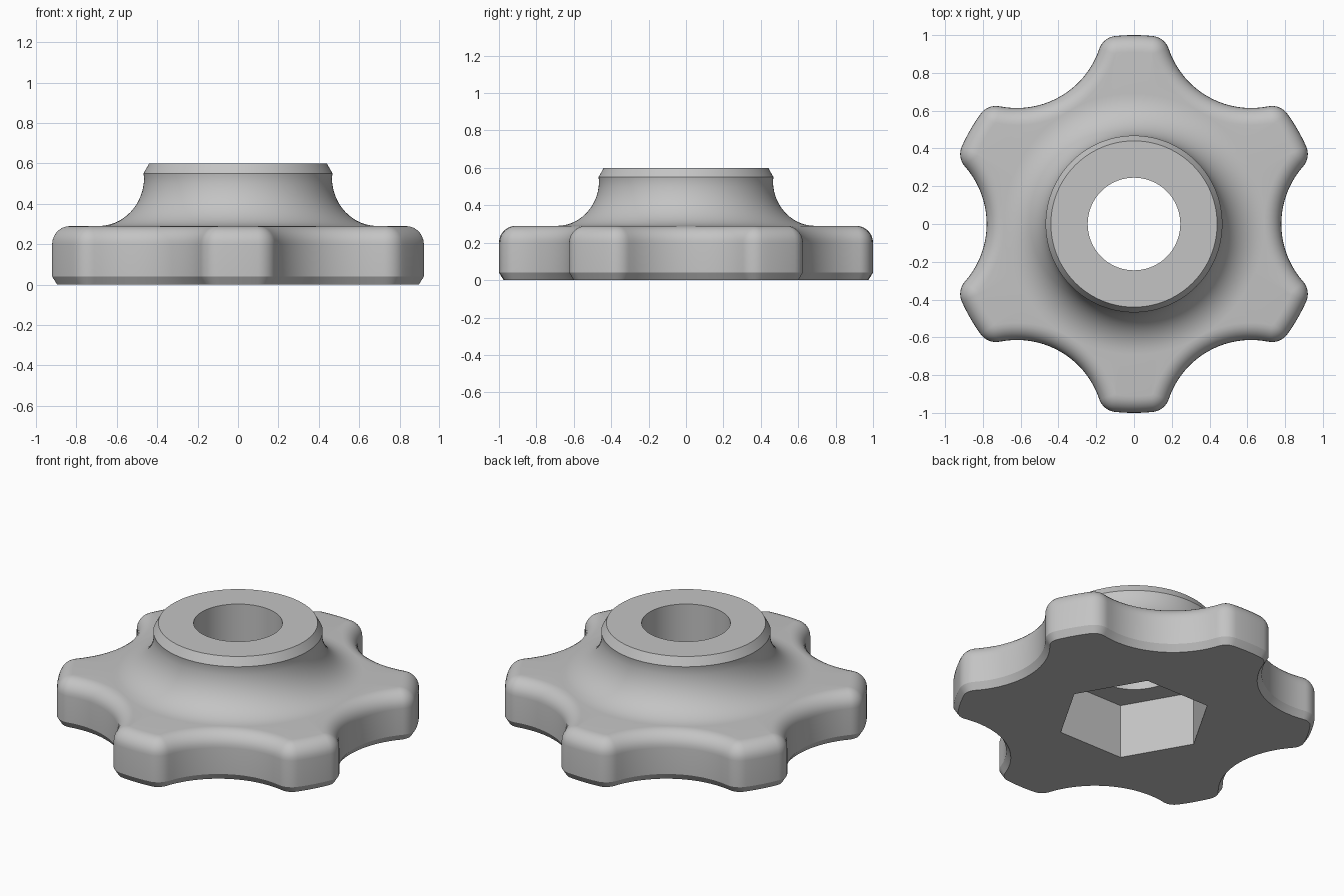
import bpy
import bmesh
from math import pi, sin, cos, acos, atan2, hypot, radians

cube = bpy.data.objects.get("Cube")
if cube:
    bpy.data.objects.remove(cube, do_unlink=True)

SCALLOP_C, SCALLOP_R = 1.24, 0.46   # finger scallop centre distance and radius
CORNER_R = 0.10                     # rounding of the lobe corners
LOBE_R = 1.0
SECTOR = pi / 3
TOP_Z, HUB_Z = 0.29, 0.60
BORE_R, HEX_R, HEX_Z = 0.245, 0.43, 0.33

# Plan angle of the corner centre, tangent to both the rim and the scallop
d1, d2 = LOBE_R - CORNER_R, SCALLOP_R + CORNER_R
corner_ang = acos((d1**2 + SCALLOP_C**2 - d2**2) / (2 * d1 * SCALLOP_C))
cx, cy = d1 * cos(corner_ang), d1 * sin(corner_ang)
tangent = atan2(cy, SCALLOP_C - cx)


def half_sector(inset):
    """Outline from the scallop middle to the lobe middle, inset inward."""
    pts = []
    r = SCALLOP_R + inset
    for i in range(11):
        a = tangent * i / 10
        pts.append((SCALLOP_C - r * cos(a), r * sin(a)))
    r = CORNER_R - inset
    for i in range(1, 9):
        a = -tangent + (corner_ang + tangent) * i / 8
        pts.append((cx + r * cos(a), cy + r * sin(a)))
    r = LOBE_R - inset
    for i in range(1, 4):
        a = corner_ang + (SECTOR / 2 - corner_ang) * i / 3
        pts.append((r * cos(a), r * sin(a)))
    return pts


def outline(inset):
    """Whole six-lobed outline as (radius, angle) pairs."""
    half = [(hypot(x, y), atan2(y, x)) for x, y in half_sector(inset)]
    sector = half + [(r, SECTOR - a) for r, a in half[-2:0:-1]]
    return [(r, a + k * SECTOR) for k in range(6) for r, a in sector]


angles = [a for r, a in outline(0)]


def star(inset, z):
    return [(r * cos(a), r * sin(a), z) for r, a in outline(inset)]


def circle(r, z):
    return [(r * cos(a), r * sin(a), z) for a in angles]


def hexagon(z):
    apothem = HEX_R * cos(SECTOR / 2)
    pts = []
    for a in angles:
        r = apothem / cos(a % SECTOR - SECTOR / 2)
        pts.append((r * cos(a), r * sin(a), z))
    return pts


# Rim: bottom chamfer, wall and rounded top edge
rings = [star(0.025, 0), star(0, 0.04)]
edge = 0.09
for i in range(8):
    a = pi / 2 * i / 7
    rings.append(star(edge * (1 - cos(a)), TOP_Z - edge + edge * sin(a)))

# Hub: concave flare, chamfer and flat top
for i in range(13):
    a = pi / 2 * i / 12
    rings.append(circle(0.69 - 0.225 * sin(a), 0.53 - 0.24 * cos(a)))
rings += [circle(0.468, 0.55), circle(0.44, HUB_Z)]

# Round bore and hexagonal nut pocket
rings += [circle(BORE_R, HUB_Z), circle(BORE_R, HEX_Z), hexagon(HEX_Z), hexagon(0)]

bm = bmesh.new()
loops = [[bm.verts.new(p) for p in ring] for ring in rings]
n = len(angles)
for k, lower in enumerate(loops):
    upper = loops[(k + 1) % len(loops)]
    for i in range(n):
        j = (i + 1) % n
        bm.faces.new((lower[i], lower[j], upper[j], upper[i]))
bmesh.ops.recalc_face_normals(bm, faces=bm.faces)
mesh = bpy.data.meshes.new("star_knob")
bm.to_mesh(mesh)
bm.free()
knob = bpy.data.objects.new("star_knob", mesh)
bpy.context.collection.objects.link(knob)

# Plain grey
mat = bpy.data.materials.new("plain_grey")
mat.use_nodes = True
grey = (0.55, 0.55, 0.55, 1)
mat.diffuse_color = grey
mat.node_tree.nodes["Principled BSDF"].inputs["Base Color"].default_value = grey
mesh.materials.append(mat)

bpy.ops.object.select_all(action='DESELECT')
knob.select_set(True)
bpy.context.view_layer.objects.active = knob
bpy.ops.object.shade_smooth_by_angle(angle=radians(25))
